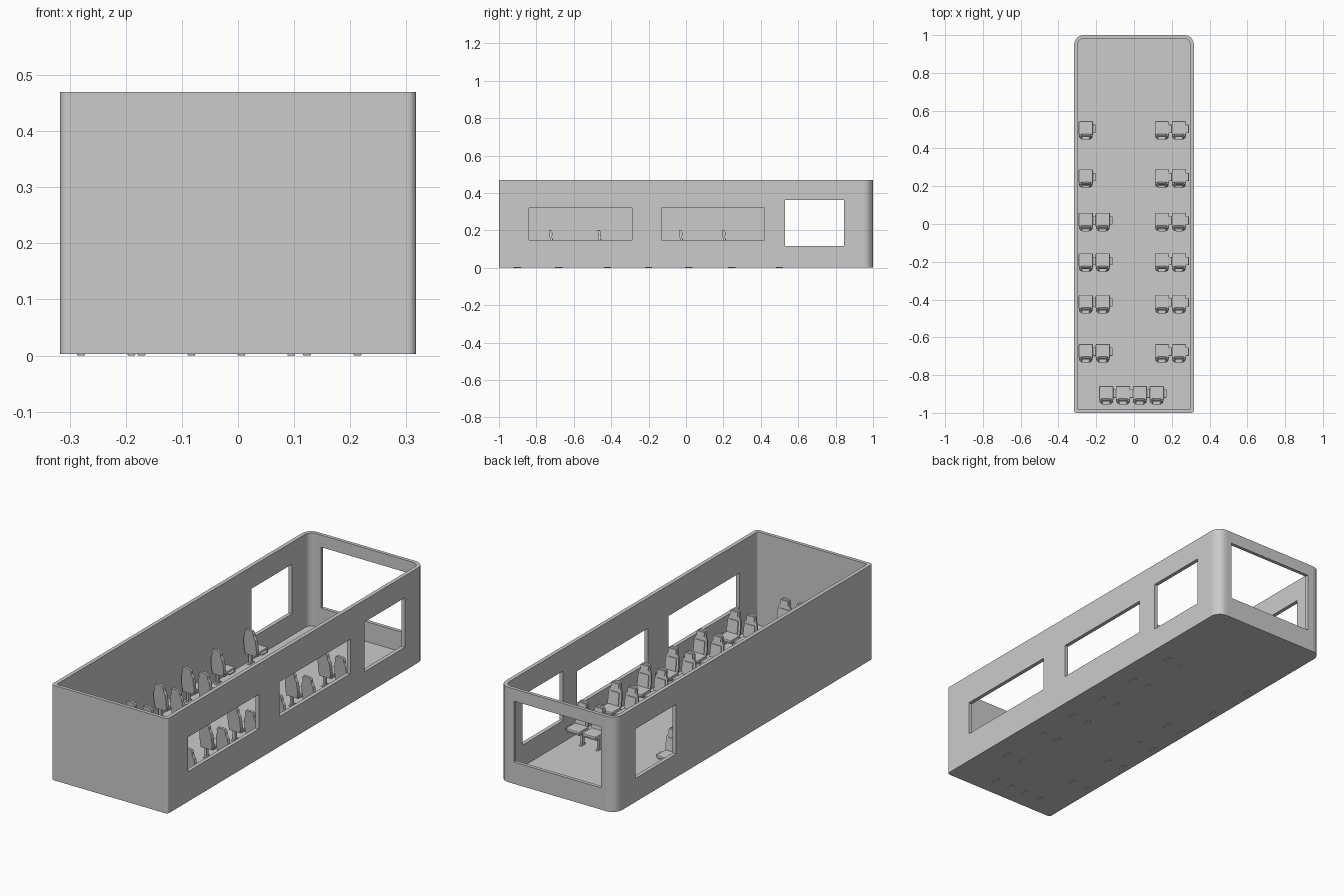
import bpy, bmesh, math
from mathutils import Matrix, Vector

if "Cube" in bpy.data.objects:
    bpy.data.objects.remove(bpy.data.objects["Cube"])

grey = bpy.data.materials.new("light grey")
grey.diffuse_color = (0.6, 0.6, 0.6, 1)
grey.use_nodes = True
grey.node_tree.nodes["Principled BSDF"].inputs["Base Color"].default_value = grey.diffuse_color


def finish(name, bm):
    bmesh.ops.recalc_face_normals(bm, faces=bm.faces)
    me = bpy.data.meshes.new(name)
    bm.to_mesh(me)
    bm.free()
    me.materials.append(grey)
    ob = bpy.data.objects.new(name, me)
    bpy.context.collection.objects.link(ob)
    return ob


def box(bm, x0, x1, y0, y1, z0, z1, bevel=0):
    m = Matrix.Translation(((x0+x1)/2, (y0+y1)/2, (z0+z1)/2)) @ Matrix.Diagonal((x1-x0, y1-y0, z1-z0, 1))
    v = bmesh.ops.create_cube(bm, size=1, matrix=m)["verts"]
    if bevel:
        edges = list({e for p in v for e in p.link_edges})
        bmesh.ops.bevel(bm, geom=edges, offset=bevel, segments=2, profile=0.5, affect='EDGES')


def rounded(hx, y0, y1, r_front, r_back, steps=5):
    """Plan outline, counter-clockwise, with rounded corners."""
    pts = []
    for cx, cy, r, a0 in ((hx, y0, r_front, -90), (hx, y1, r_back, 0),
                          (-hx, y1, r_back, 90), (-hx, y0, r_front, 180)):
        ox = cx - math.copysign(r, cx)
        oy = cy + (r if cy == y0 else -r)
        for i in range(steps + 1):
            a = math.radians(a0 + 90 * i / steps)
            pts.append((ox + r*math.cos(a), oy + r*math.sin(a)))
    return pts


# Open-topped body shell: outer wall, rim, inner wall and floor
H, BASE, FLOOR = 0.47, 0.003, 0.012
outer = rounded(0.317, -1, 1, 0.014, 0.05)
inner = rounded(0.298, -0.983, 0.983, 0.008, 0.034)
bm = bmesh.new()
rings = [[bm.verts.new((x, y, z)) for x, y in pts] for pts, z in
         ((outer, BASE), (outer, H), (inner, H), (inner, FLOOR))]
n = len(outer)
for a, b in zip(rings, rings[1:]):
    for i in range(n):
        j = (i + 1) % n
        bm.faces.new((a[i], a[j], b[j], b[i]))
bm.faces.new(rings[0][::-1])
bm.faces.new(rings[3])
body = finish("body_shell", bm)

# Window openings: right side, left front window, rear end
bm = bmesh.new()
box(bm, 0.25, 0.4, -0.84, -0.29, 0.15, 0.32)
box(bm, 0.25, 0.4, -0.13, 0.42, 0.15, 0.32)
for s in (0.25, -0.4):
    box(bm, s, s + 0.15, 0.53, 0.845, 0.118, 0.362)
box(bm, -0.237, 0.237, 0.9, 1.1, 0.11, 0.41)
cutter = finish("window_cutter", bm)
cutter.hide_render = True
cutter.hide_viewport = True
mod = body.modifiers.new("windows", 'BOOLEAN')
mod.object = cutter
mod.operation = 'DIFFERENCE'
mod.solver = 'EXACT'


# One seat, facing +y, centred on its cushion
bm = bmesh.new()
box(bm, -0.0375, 0.0375, -0.030, 0.044, 0.078, 0.092, 0.004)      # cushion
box(bm, -0.034, 0.034, -0.034, 0.036, 0.070, 0.078)               # pan
box(bm, 0.036, 0.052, -0.018, 0.026, 0.076, 0.084, 0.002)         # side bracket
box(bm, -0.031, -0.019, -0.008, 0.008, 0.006, 0.072)              # leg
box(bm, -0.032, -0.018, -0.02, 0.02, 0.0, 0.016, 0.002)           # foot
# Backrest: half profile (half width, height) mirrored and given thickness
half = [(0.031, 0.074), (0.036, 0.090), (0.037, 0.125), (0.034, 0.158), (0.026, 0.172),
        (0.026, 0.190), (0.021, 0.199), (0.013, 0.202)]
outline = half + [(-x, z) for x, z in reversed(half)]


def lean(z):
    return -0.024 - 0.13 * (z - 0.074)


front = [bm.verts.new((x, lean(z), z)) for x, z in outline]
back = [bm.verts.new((x * 0.9, lean(z) - 0.013, z)) for x, z in outline]
bm.faces.new(front)
bm.faces.new(back[::-1])
for i in range(len(outline)):
    j = (i + 1) % len(outline)
    bm.faces.new((front[i], back[i], back[j], front[j]))
# Raised pads on the backrest front and on the headrest
for w, z0, z1 in ((0.024, 0.095, 0.155), (0.019, 0.174, 0.195)):
    q = [bm.verts.new((x, lean(z) + d, z)) for d in (0, 0.004)
         for x, z in ((-w, z0), (w, z0), (w, z1), (-w, z1))]
    bm.faces.new(q[4:])
    for i in range(4):
        j = (i + 1) % 4
        bm.faces.new((q[i], q[j], q[4 + j], q[4 + i]))
seat = finish("seat", bm)

# Seat layout: right pairs, left singles and pairs, rear bench of four
spots = []
for k, y in enumerate((0.50, 0.245, 0.015, -0.20, -0.42, -0.68)):
    columns = [0.148, 0.238, -0.255] + ([-0.165] if k > 1 else [])
    spots += [(x, y) for x in columns]
spots += [(-0.147 + 0.089 * i, -0.902) for i in range(4)]
for i, (x, y) in enumerate(spots):
    ob = seat if i == 0 else bpy.data.objects.new("seat", seat.data)
    if i:
        bpy.context.collection.objects.link(ob)
    ob.location = (x, y, 0)
